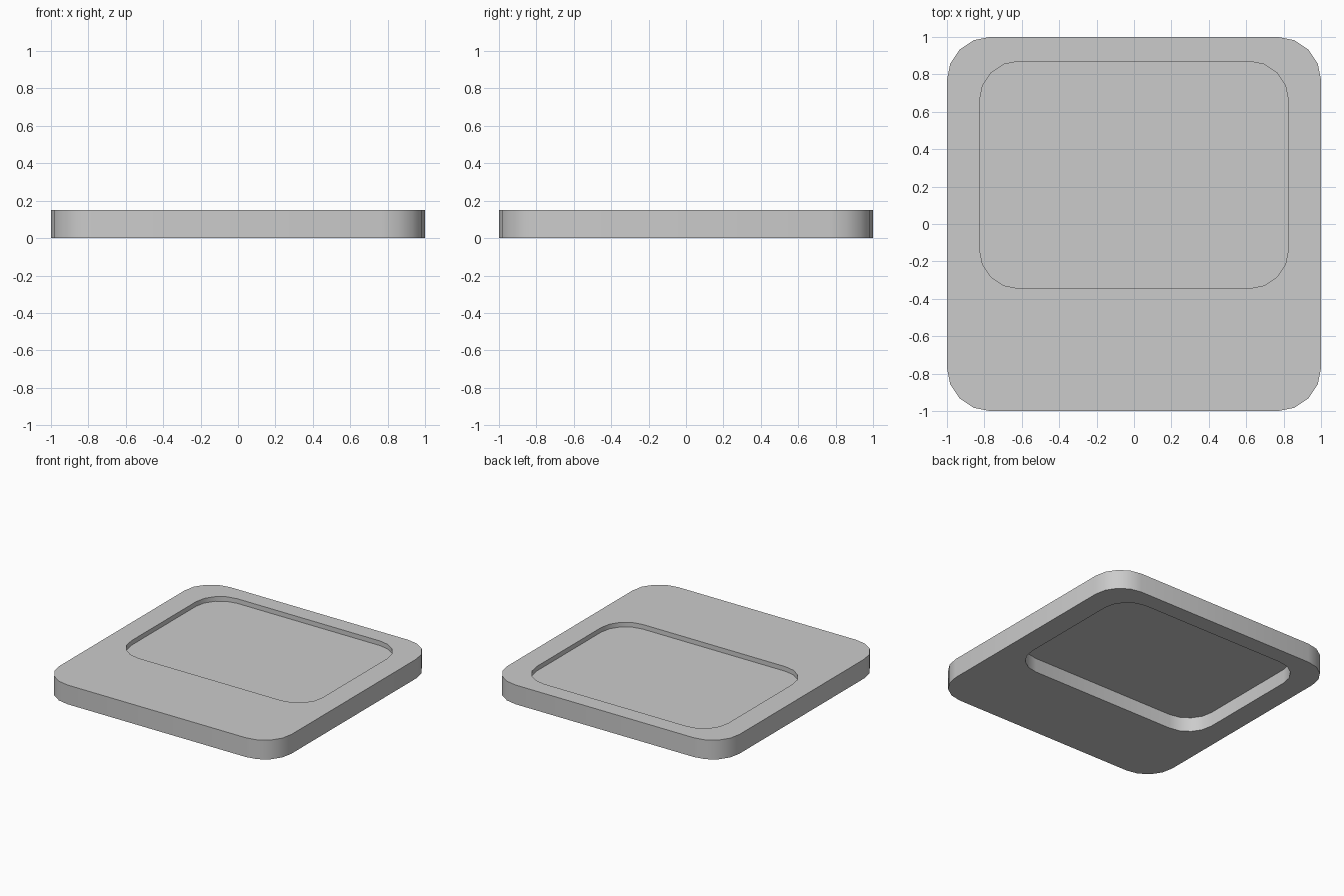
import bpy
import bmesh
from math import cos, sin, pi

cube = bpy.data.objects.get("Cube")
if cube:
    bpy.data.objects.remove(cube, do_unlink=True)

HEIGHT = 0.15
CORNER_STEPS = 4
OUTER = dict(half_x=1.0, y_min=-1.0, y_max=1.0, radius=0.23)
INNER = dict(half_x=0.826, y_min=-0.345, y_max=0.87, radius=0.21)

grey = bpy.data.materials.new("light_grey")
grey.use_nodes = True
colour = (0.6, 0.6, 0.6, 1)
grey.diffuse_color = colour
grey.node_tree.nodes["Principled BSDF"].inputs["Base Color"].default_value = colour


def rounded_outline(half_x, y_min, y_max, radius):
    """Counter-clockwise outline of a rectangle with rounded corners."""
    corners = [(1, y_max - radius), (-1, y_max - radius),
               (-1, y_min + radius), (1, y_min + radius)]
    points = []
    for quarter, (side, cy) in enumerate(corners):
        for step in range(CORNER_STEPS + 1):
            a = (quarter + step / CORNER_STEPS) * pi / 2
            points.append((side * (half_x - radius) + radius * cos(a),
                           cy + radius * sin(a)))
    return points


def add_loop(bm, outline, z):
    return [bm.verts.new((x, y, z)) for x, y in outline]


def bridge(bm, lower, upper):
    n = len(lower)
    for i in range(n):
        j = (i + 1) % n
        bm.faces.new((lower[i], lower[j], upper[j], upper[i]))


def finish(bm, name):
    bmesh.ops.recalc_face_normals(bm, faces=bm.faces)
    mesh = bpy.data.meshes.new(name)
    bm.to_mesh(mesh)
    bm.free()
    mesh.materials.append(grey)
    obj = bpy.data.objects.new(name, mesh)
    bpy.context.collection.objects.link(obj)
    bpy.ops.object.select_all(action='DESELECT')
    obj.select_set(True)
    bpy.context.view_layer.objects.active = obj
    bpy.ops.object.shade_smooth_by_angle(angle=pi / 6)
    return obj


outer = rounded_outline(**OUTER)
inner = rounded_outline(**INNER)

# Frame: a closed ring around the offset opening
bm = bmesh.new()
loops = [add_loop(bm, outer, 0), add_loop(bm, outer, HEIGHT),
         add_loop(bm, inner, HEIGHT), add_loop(bm, inner, 0)]
for i in range(4):
    bridge(bm, loops[i], loops[(i + 1) % 4])
finish(bm, "frame")

# Panel: thin sheet closing the opening, recessed from both sides
bm = bmesh.new()
low, high = add_loop(bm, inner, 0.11), add_loop(bm, inner, 0.114)
bridge(bm, low, high)
bm.faces.new(low)
bm.faces.new(high)
finish(bm, "recessed_panel")
